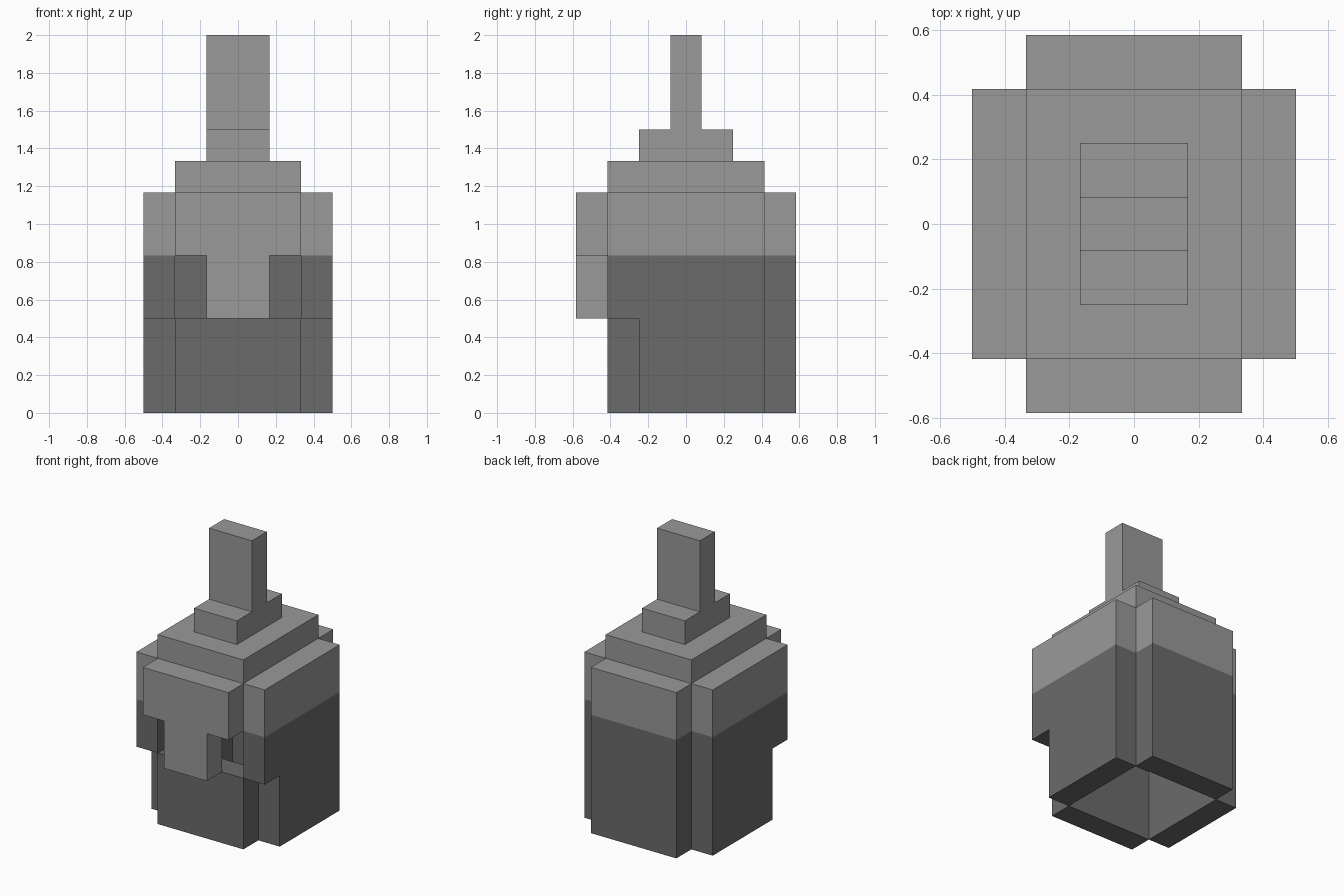
import bpy, bmesh
from mathutils import Vector

if "Cube" in bpy.data.objects:
    bpy.data.objects.remove(bpy.data.objects["Cube"])

U = 1 / 6          # block size
SPLIT = 5 * U      # height where the dark lower band ends


def material(name, v):
    m = bpy.data.materials.new(name)
    m.diffuse_color = (v, v, v, 1)
    m.use_nodes = True
    m.node_tree.nodes["Principled BSDF"].inputs["Base Color"].default_value = m.diffuse_color
    return m


LIGHT = material("light grey", 0.32)
DARK = material("dark grey", 0.147)


def extrude(name, axis, profile, a, b, banded=False, base=LIGHT):
    """Extrude a profile (block units) along x (profile y,z) or y (profile x,z)."""
    bm = bmesh.new()
    if axis == 'x':
        pts = [(a, p, q) for p, q in profile]
        step = Vector((b - a, 0, 0)) * U
    else:
        pts = [(p, a, q) for p, q in profile]
        step = Vector((0, b - a, 0)) * U
    face = bm.faces.new([bm.verts.new(Vector(p) * U) for p in pts])
    res = bmesh.ops.extrude_face_region(bm, geom=[face], use_keep_orig=True)
    bmesh.ops.translate(bm, vec=step,
                        verts=[g for g in res["geom"] if isinstance(g, bmesh.types.BMVert)])
    if banded:
        bmesh.ops.bisect_plane(bm, geom=bm.verts[:] + bm.edges[:] + bm.faces[:],
                               plane_co=(0, 0, SPLIT), plane_no=(0, 0, 1))
    bmesh.ops.recalc_face_normals(bm, faces=bm.faces)
    if banded:
        for f in bm.faces:
            f.material_index = int(f.calc_center_median().z < SPLIT)
    me = bpy.data.meshes.new(name)
    bm.to_mesh(me)
    bm.free()
    me.materials.append(base)
    if banded:
        me.materials.append(DARK)
    ob = bpy.data.objects.new(name, me)
    bpy.context.collection.objects.link(ob)
    return ob


def rect(p0, p1, q0, q1):
    return [(p0, q0), (p1, q0), (p1, q1), (p0, q1)]


# side walls, notched at the lower front
side = [(-1.5, 0), (2.5, 0), (2.5, 7), (-2.5, 7), (-2.5, 3), (-1.5, 3)]
for label, x in (("left", -3), ("right", 2)):
    extrude(label + "_wall", 'x', side, x, x + 1, banded=True)

# back wall
extrude("back_wall", 'y', rect(-2, 2, 0, 7), 2.5, 3.5, banded=True)

# chin guard below the eye openings
extrude("chin_guard", 'y', rect(-2, 2, 0, 3), -2.5, -1.5, base=DARK)

# brow with nose guard, T shaped
brow = [(-2, 7), (-2, 5), (-1, 5), (-1, 3), (1, 3), (1, 5), (2, 5), (2, 7)]
extrude("brow_and_nose_guard", 'y', brow, -3.5, -2.5)

# lid over the hollow inside
extrude("lid", 'x', rect(-2.5, 2.5, 7, 8), -2, 2)

# crest with a wider foot
crest = [(-1.5, 8), (1.5, 8), (1.5, 9), (0.5, 9), (0.5, 12),
         (-0.5, 12), (-0.5, 9), (-1.5, 9)]
extrude("crest", 'x', crest, -1, 1)
